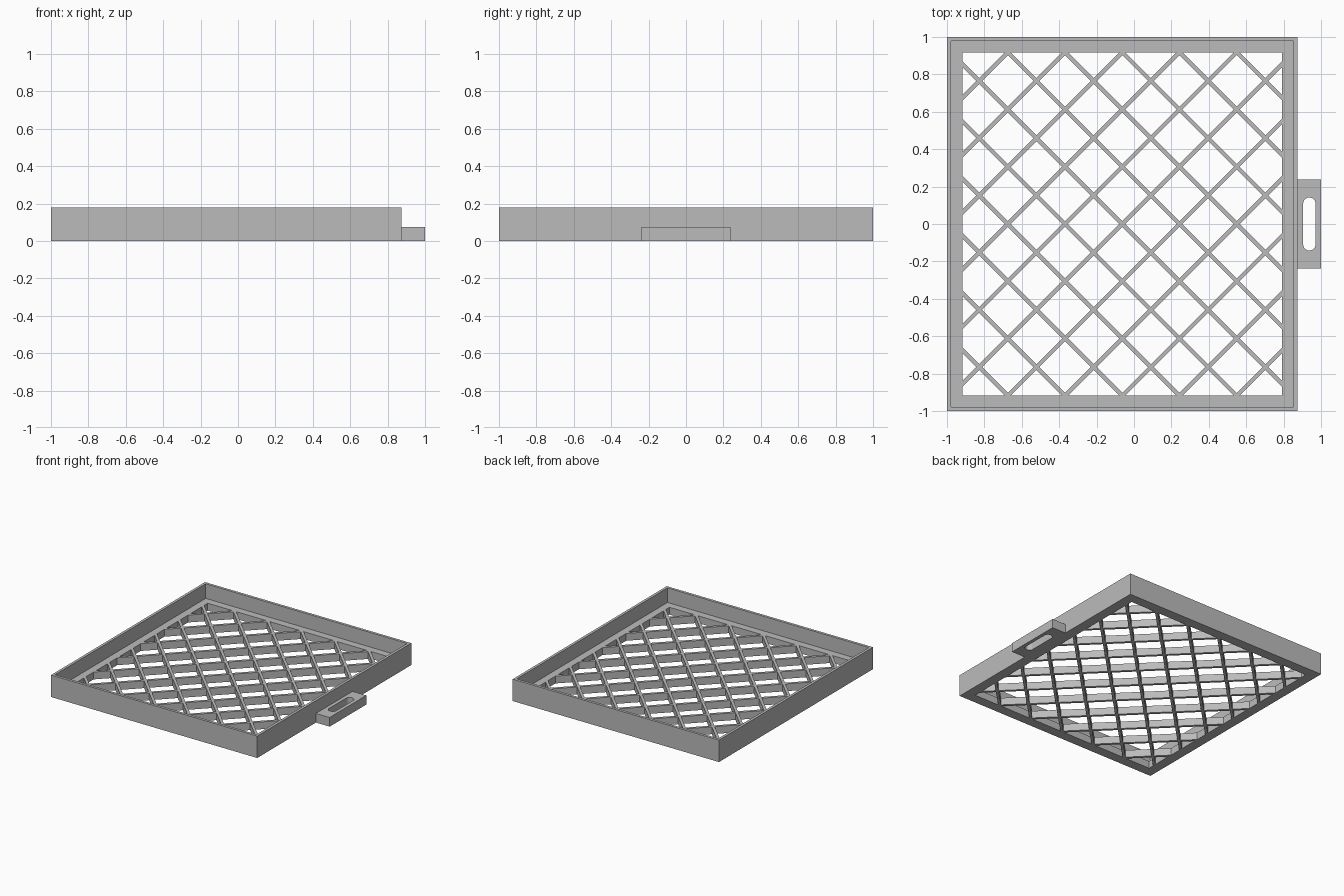
import bpy, bmesh, math
from mathutils import Vector

cube = bpy.data.objects.get("Cube")
if cube:
    bpy.data.objects.remove(cube, do_unlink=True)

CX = -0.0625             # centre of the tray in x
OUT = (0.9375, 1.0)      # outer half sizes
WALL = 0.022
OPEN = (0.855, 0.917)    # half sizes of the floor opening
TOP, FLOOR = 0.18, 0.06
PITCH, BAR = 0.306, 0.022

grey = bpy.data.materials.new("plain grey")
grey.use_nodes = True
colour = (0.5, 0.5, 0.5, 1)
grey.diffuse_color = colour
grey.node_tree.nodes["Principled BSDF"].inputs["Base Color"].default_value = colour


def finish(bm, name):
    bmesh.ops.recalc_face_normals(bm, faces=bm.faces[:])
    mesh = bpy.data.meshes.new(name)
    bm.to_mesh(mesh)
    bm.free()
    mesh.materials.append(grey)
    obj = bpy.data.objects.new(name, mesh)
    bpy.context.collection.objects.link(obj)
    return obj


def rectangle(bm, cx, hx, hy, z=0):
    return [bm.verts.new((cx + sx * hx, sy * hy, z))
            for sx, sy in ((-1, -1), (1, -1), (1, 1), (-1, 1))]


def raise_faces(bm, height):
    new = bmesh.ops.extrude_face_region(bm, geom=bm.faces[:])["geom"]
    verts = [g for g in new if isinstance(g, bmesh.types.BMVert)]
    bmesh.ops.translate(bm, verts=verts, vec=(0, 0, height))


# Frame: an L-shaped section swept around the rectangle
bm = bmesh.new()
inner = (OUT[0] - WALL, OUT[1] - WALL)
section = [(OUT, 0), (OUT, TOP), (inner, TOP), (inner, FLOOR), (OPEN, FLOOR), (OPEN, 0)]
rings = [rectangle(bm, CX, half[0], half[1], z) for half, z in section]
for i, a in enumerate(rings):
    b = rings[(i + 1) % len(rings)]
    for j in range(4):
        k = (j + 1) % 4
        bm.faces.new((a[j], a[k], b[k], b[j]))
finish(bm, "tray_frame")

# Lattice: slice a sheet along both edges of every diagonal bar, keep the bars
bm = bmesh.new()
bm.faces.new(rectangle(bm, CX, *OPEN))
directions = [Vector((1, s, 0)).normalized() for s in (1, -1)]
step = PITCH / math.sqrt(2)
centre = Vector((CX, 0, 0))
for d in directions:
    for k in range(-6, 7):
        for side in (-1, 1):
            bmesh.ops.bisect_plane(
                bm, geom=bm.verts[:] + bm.edges[:] + bm.faces[:], dist=1e-5,
                plane_co=centre + d * (k * step + side * BAR / 2), plane_no=d)


def on_bar(face):
    p = face.calc_center_median() - centre
    offsets = [p.dot(d) / step for d in directions]
    return any(abs(t - round(t)) * step < BAR / 2 for t in offsets)


holes = [f for f in bm.faces if not on_bar(f)]
bmesh.ops.delete(bm, geom=holes, context='FACES')
raise_faces(bm, FLOOR)
finish(bm, "lattice_floor")

# Pull tab with a round-ended slot
bm = bmesh.new()
tab = rectangle(bm, 0.9375, 0.0625, 0.238)
radius, reach, n = 0.033, 0.109, 12
slot = []
for end in (0, 1):
    for i in range(n + 1):
        a = math.pi * (end + i / n)
        y = (reach if end == 0 else -reach) + radius * math.sin(a)
        slot.append(bm.verts.new((0.9375 + radius * math.cos(a), y, 0)))
edges = []
for loop in (tab, slot):
    edges += [bm.edges.new((loop[i - 1], loop[i])) for i in range(len(loop))]
bmesh.ops.triangle_fill(bm, edges=edges, use_beauty=True, use_dissolve=False)
raise_faces(bm, 0.075)
handle = finish(bm, "pull_tab")

# Smooth the slot ends only
bpy.ops.object.select_all(action='DESELECT')
handle.select_set(True)
bpy.context.view_layer.objects.active = handle
bpy.ops.object.shade_smooth_by_angle(angle=math.radians(30))
